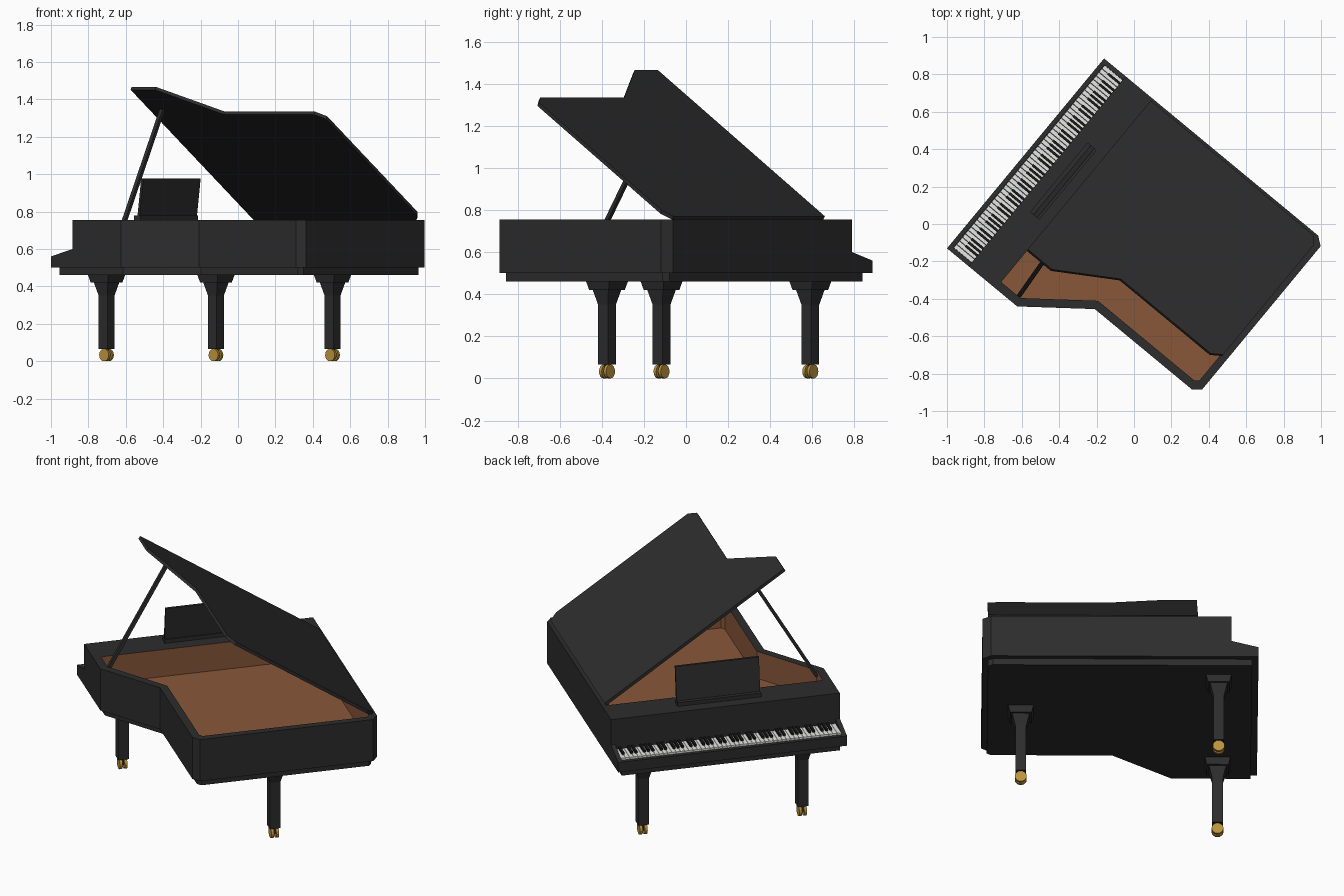
import bpy, bmesh, math
from mathutils import Matrix, Vector

if "Cube" in bpy.data.objects:
    bpy.data.objects.remove(bpy.data.objects["Cube"])

# Local frame: s runs from keyboard to tail, t from the straight side to the curved side
PLACE = Matrix.Translation((-0.16, 0.885, 0)) @ Matrix.Rotation(math.radians(-39.6), 4, 'Z')
W = 1.3175      # width at keyboard
TOP = 0.755     # rim top


def material(name, rgb):
    m = bpy.data.materials.new(name)
    m.diffuse_color = (*rgb, 1)
    m.use_nodes = True
    m.node_tree.nodes["Principled BSDF"].inputs["Base Color"].default_value = m.diffuse_color
    return m


BLACK = material("black_lacquer", (0.026, 0.026, 0.026))
WOOD = material("brown_wood", (0.25, 0.095, 0.042))
WHITE = material("white_key", (0.8, 0.8, 0.78))
EBONY = material("black_key", (0.01, 0.01, 0.01))
BRASS = material("brass", (0.5, 0.29, 0.045))


def finish(bm, name, *mats):
    bmesh.ops.recalc_face_normals(bm, faces=bm.faces)
    me = bpy.data.meshes.new(name)
    bm.to_mesh(me)
    bm.free()
    for m in mats:
        me.materials.append(m)
    ob = bpy.data.objects.new(name, me)
    bpy.context.collection.objects.link(ob)
    ob.matrix_world = PLACE
    return ob


def loft(bm, rings):
    """Closed solid through rings of (s, t, z) points; returns the faces of the last cap."""
    vs = [[bm.verts.new((s, -t, z)) for s, t, z in r] for r in rings]
    n = len(vs[0])
    for a, b in zip(vs, vs[1:]):
        for i in range(n):
            j = (i + 1) % n
            bm.faces.new((a[i], a[j], b[j], b[i]))
    bm.faces.new(vs[0][::-1])
    return bm.faces.new(vs[-1])


def level(pts, z):
    return [(s, t, z) for s, t in pts]


def rect(s0, s1, t0, t1):
    return [(s0, t0), (s0, t1), (s1, t1), (s1, t0)]


def box(bm, s0, s1, t0, t1, z0, z1):
    loft(bm, [level(rect(s0, s1, t0, t1), z) for z in (z0, z1)])


# Case with hollow interior
outer = [(.15, 0), (.15, W), (.487, W), (.816, 1.064), (1.49, 1.064),
         (1.532, 1.03), (1.532, .035), (1.485, 0)]
inner = [(.338, .042), (.338, 1.272), (.472, 1.272), (.801, 1.019), (1.47, 1.019),
         (1.49, 1.003), (1.49, .06), (1.468, .042)]
FLOOR = 0.59
bm = bmesh.new()
floor = loft(bm, [level(outer, .5), level(outer, TOP), level(inner, TOP), level(inner, FLOOR)])
floor.material_index = 1
for e in floor.edges:
    for f in e.link_faces:
        f.material_index = 1
finish(bm, "case", BLACK, WOOD)

# Base board under the case
base = [(.035, .03), (.035, W - .03), (.475, W - .03), (.805, 1.034), (1.48, 1.034),
        (1.502, 1.015), (1.502, .05), (1.475, .03)]
bm = bmesh.new()
loft(bm, [level(base, .46), level(base, .502)])
finish(bm, "base_board", BLACK)

# Key bed, front slip and sloping cheeks
bm = bmesh.new()
box(bm, 0, .15, 0, W, .5, .55)
box(bm, 0, .024, .025, W - .025, .55, .56)
finish(bm, "key_bed", BLACK)
bm = bmesh.new()
for t0 in (0, W - .025):
    side = [(0, .55), (.15, .55), (.15, .60), (0, .56)]
    loft(bm, [[(s, t, z) for s, z in side] for t in (t0, t0 + .025)])
finish(bm, "cheeks", BLACK)

# Keys
pitch = (W - .05) / 52
whites, blacks = bmesh.new(), bmesh.new()
for i in range(52):
    t = .025 + i * pitch
    box(whites, .026, .15, t + .001, t + pitch - .001, .55, .571)
    if i % 7 in (0, 2, 3, 5, 6) and i < 51:
        box(blacks, .068, .15, t + pitch - .007, t + pitch + .007, .56, .584)
finish(whites, "white_keys", WHITE)
finish(blacks, "black_keys", EBONY)

# Raised lid, hinged along the straight side
ANG = math.radians(34)
lid = [(.336, 0), (.336, 1.245), (.505, 1.245), (.82, 1.01), (1.445, 1.01),
       (1.5, .965), (1.5, .05), (1.465, 0)]


def on_lid(s, d, h):
    return (s, .024 + d * math.cos(ANG) - h * math.sin(ANG),
            TOP + d * math.sin(ANG) + h * math.cos(ANG))


bm = bmesh.new()
loft(bm, [[on_lid(s, d, h) for s, d in lid] for h in (0, .018)])
finish(bm, "lid", BLACK)

# Prop stick
foot, head = Vector((.459, 1.27, TOP - .03)), Vector(on_lid(.43, 1.06, 0))
bm = bmesh.new()
loft(bm, [[(p.x + a, p.y + b, p.z) for a, b in rect(-.011, .011, -.011, .011)]
          for p in (foot, head)])
finish(bm, "prop_stick", BLACK)

# Music desk: ledge and leaning panel
bm = bmesh.new()
box(bm, .218, .262, .403, .884, TOP - .005, .778)
loft(bm, [level(rect(.238, .253, .403, .884), TOP - .005),
          level(rect(.267, .282, .403, .884), .977)])
finish(bm, "music_desk", BLACK)

# Legs with capitals, and brass casters
for name, s, t in (("bass_leg", .22, .2), ("treble_leg", .22, W - .2), ("tail_leg", 1.316, .547)):
    bm = bmesh.new()
    profile = [(.03, .066), (.03, .35), (.048, .42), (.06, .42), (.071, .462)]
    loft(bm, [level(rect(s - r, s + r, t - r, t + r), z) for r, z in profile])
    box(bm, s - .012, s + .012, t - .006, t + .006, .025, .07)
    finish(bm, name, BLACK)
    bm = bmesh.new()
    for c in (-.014, .014):
        bmesh.ops.create_cone(
            bm, cap_ends=True, segments=16, radius1=.033, radius2=.033, depth=.016,
            matrix=Matrix.Translation((s, -t + c, .033)) @ Matrix.Rotation(math.pi / 2, 4, 'X'))
    finish(bm, name + "_caster", BRASS)
